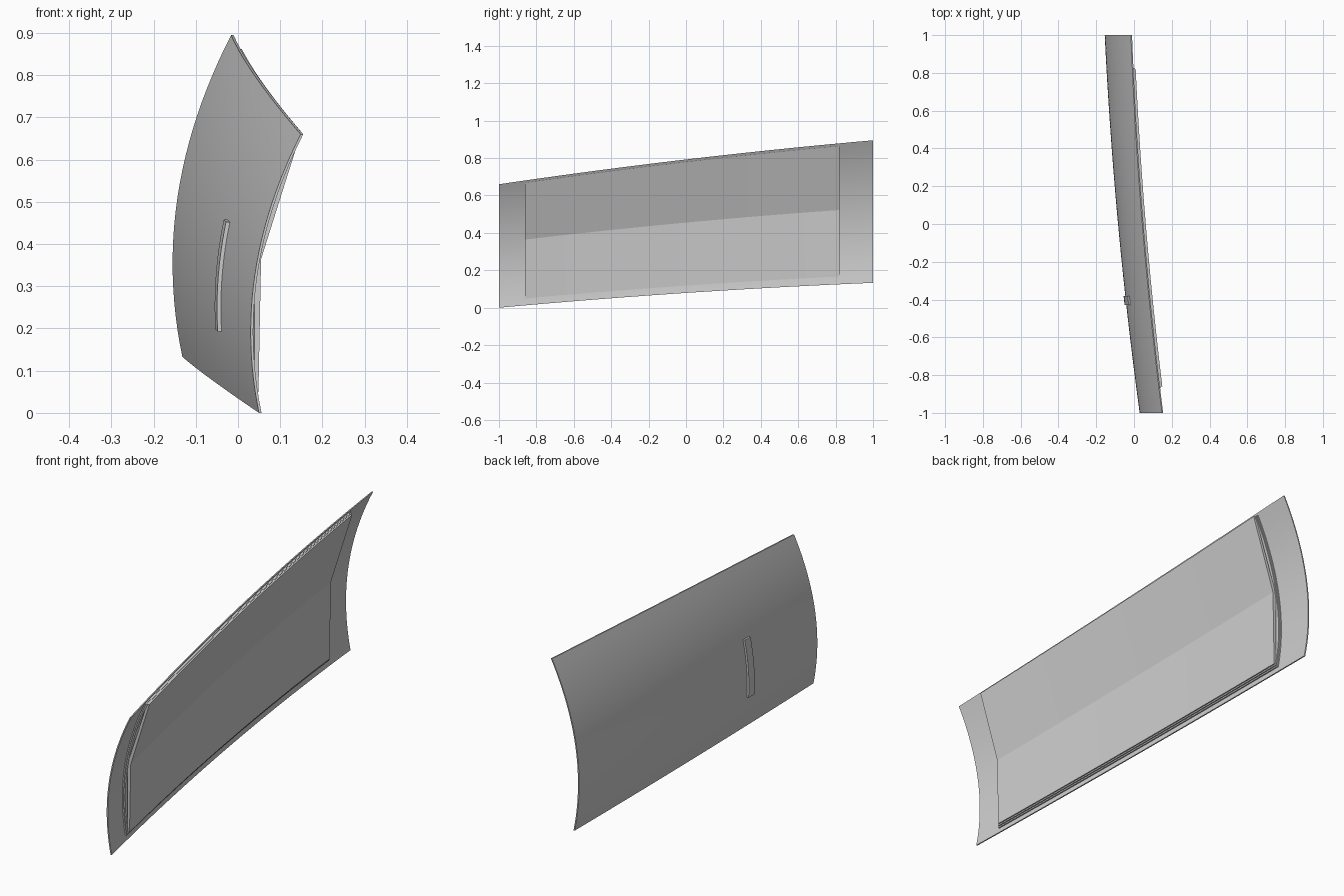
import bpy, bmesh, math

if "Cube" in bpy.data.objects:
    bpy.data.objects.remove(bpy.data.objects["Cube"])

# Bowed, slanted door surface: y runs along the door, v runs 0..1 up it
def surf(y, v, off=0.0):
    bow = 1 - y * y
    bottom = 0.0665 + 0.0665 * y + 0.0125 * bow
    top = 0.7775 + 0.1175 * y + 0.015 * bow
    curve = 0.255 + 0.02 * y
    x = -0.0625 - 0.0925 * y - 0.022 * bow + curve * (v - 0.29) ** 2
    return (x + off, y, bottom + v * (top - bottom))


def steps(a, b, n):
    return [a + (b - a) * i / n for i in range(n + 1)]


# Closed slab following the surface, between an outer and an inner offset
def slab(name, ys, vs, outer, inner, angle=30):
    bm = bmesh.new()
    ny, nv = len(ys), len(vs)
    sides = []
    for offs in (outer, inner):
        if not isinstance(offs, (list, tuple)):
            offs = [offs] * nv
        sides.append([[bm.verts.new(surf(y, v, o)) for v, o in zip(vs, offs)] for y in ys])
    for s in sides:
        for i in range(ny - 1):
            for j in range(nv - 1):
                bm.faces.new((s[i][j], s[i + 1][j], s[i + 1][j + 1], s[i][j + 1]))
    a, b = sides
    for j in (0, nv - 1):
        for i in range(ny - 1):
            bm.faces.new((a[i][j], a[i + 1][j], b[i + 1][j], b[i][j]))
    for i in (0, ny - 1):
        for j in range(nv - 1):
            bm.faces.new((a[i][j], a[i][j + 1], b[i][j + 1], b[i][j]))
    bmesh.ops.recalc_face_normals(bm, faces=bm.faces)
    mesh = bpy.data.meshes.new(name)
    bm.to_mesh(mesh)
    bm.free()
    ob = bpy.data.objects.new(name, mesh)
    bpy.context.collection.objects.link(ob)
    bpy.ops.object.select_all(action='DESELECT')
    ob.select_set(True)
    bpy.context.view_layer.objects.active = ob
    bpy.ops.object.shade_smooth_by_angle(angle=math.radians(angle))
    return ob


# Thin curved outer skin
slab("outer_skin", steps(-1, 1, 32), steps(0, 1, 24), 0.0, 0.006)

# Stepped backing behind the inner panel, parallel to the skin
slab("inner_backing", steps(-0.87, 0.83, 24), steps(0.035, 0.985, 20), 0.003, 0.012)
slab("inner_seal", steps(-0.865, 0.825, 24), steps(0.045, 0.982, 20), 0.010, 0.018)

# Two-facet inner panel with a horizontal fold
slab("inner_panel", steps(-0.86, 0.82, 12), [0.055, 0.527, 0.978],
     [0.014] * 3, [0.024, 0.030, 0.026], angle=10)

# Upright handle strip on the outside
slab("handle", steps(-0.43, -0.38, 2), steps(0.21, 0.585, 12), -0.009, 0.003)
